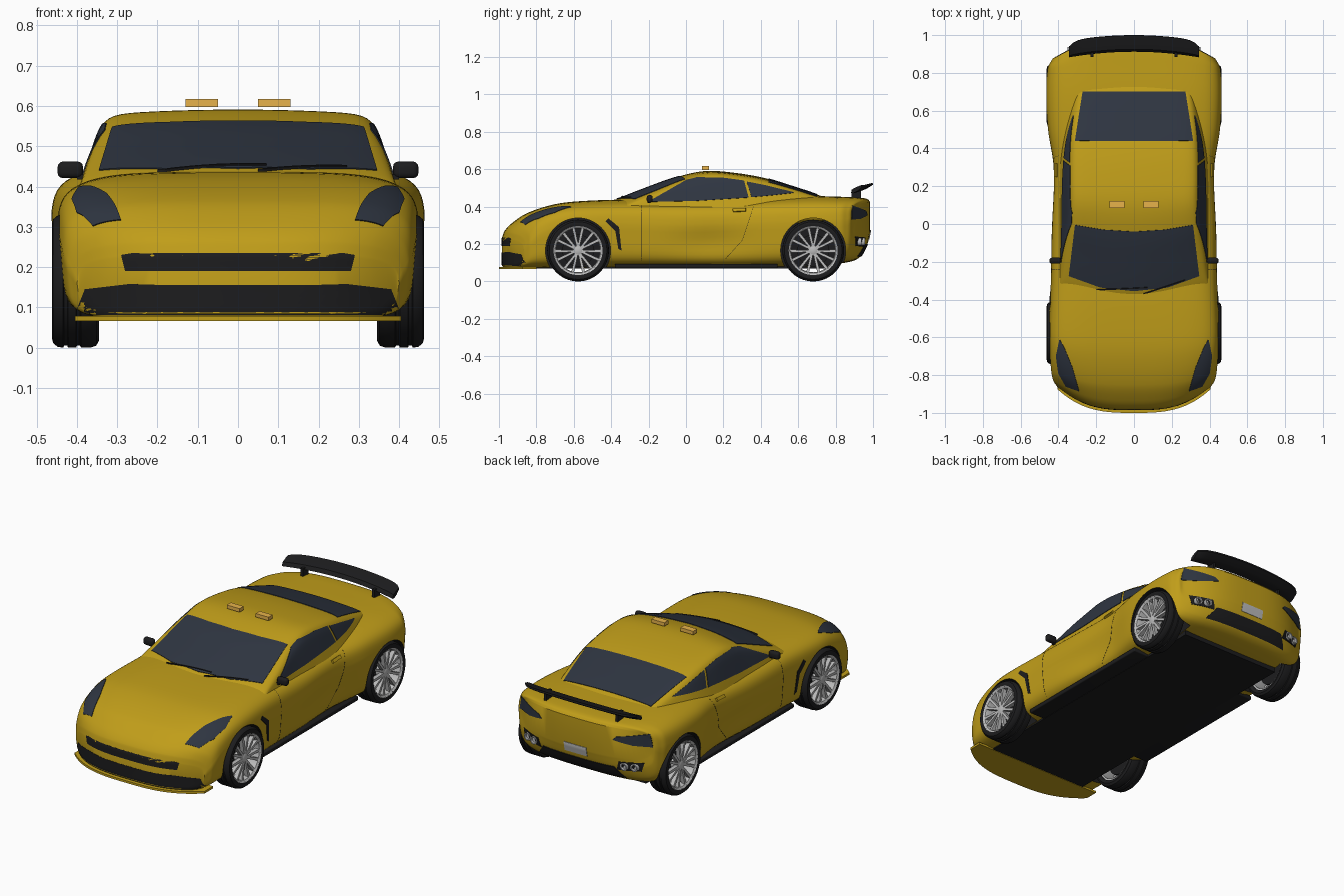
import bpy, bmesh, math
from mathutils import Vector
from mathutils.bvhtree import BVHTree

if "Cube" in bpy.data.objects:
    bpy.data.objects.remove(bpy.data.objects["Cube"])


def material(name, rgb):
    m = bpy.data.materials.new(name)
    m.diffuse_color = (*rgb, 1)
    m.use_nodes = True
    m.node_tree.nodes["Principled BSDF"].inputs["Base Color"].default_value = m.diffuse_color
    return m


PAINT = material("paint", (0.53, 0.34, 0.01))
GLASS = material("glass", (0.028, 0.036, 0.053))
BLACK = material("black", (0.012, 0.012, 0.013))
AMBER = material("amber", (0.8, 0.45, 0.07))
SILVER = material("silver", (0.5, 0.5, 0.5))


def smooth(ob):
    bpy.ops.object.select_all(action='DESELECT')
    ob.select_set(True)
    bpy.context.view_layer.objects.active = ob
    bpy.ops.object.shade_smooth_by_angle(angle=math.radians(35))


def make(name, verts, faces, *mats):
    me = bpy.data.meshes.new(name)
    me.from_pydata([tuple(v) for v in verts], [], faces)
    bm = bmesh.new()
    bm.from_mesh(me)
    bmesh.ops.remove_doubles(bm, verts=bm.verts, dist=1e-5)
    bmesh.ops.recalc_face_normals(bm, faces=bm.faces)
    bm.to_mesh(me)
    bm.free()
    ob = bpy.data.objects.new(name, me)
    bpy.context.collection.objects.link(ob)
    for m in mats:
        me.materials.append(m)
    smooth(ob)
    return ob


def box(name, lo, hi, mat, bevel=0.0):
    bm = bmesh.new()
    bmesh.ops.create_cube(bm, size=1)
    for v in bm.verts:
        v.co = [(a + b) / 2 + c * (b - a) for a, b, c in zip(lo, hi, v.co)]
    if bevel:
        bmesh.ops.bevel(bm, geom=bm.edges[:], offset=bevel, segments=3, affect='EDGES', profile=0.5)
    bm.verts.index_update()
    vs, fs = [v.co.copy() for v in bm.verts], [[v.index for v in f.verts] for f in bm.faces]
    bm.free()
    return make(name, vs, fs, mat)


# --- lofted shells: superellipse sections along y, bowed in plan view ---
def quarter(n, N=10):
    a = []
    for k in range(N + 1):
        t = 0.5 ** (1 / n) * (1 - (1 - k / N) ** 1.5)
        a.append(((1 - t ** n) ** (1 / n), t))
    return a + [(z, x) for x, z in reversed(a[:-1])]


def stations(keys, sub=6):
    def tangent(i, c):
        a, b = keys[max(i - 1, 0)], keys[min(i + 1, len(keys) - 1)]
        return (b[c] - a[c]) / (b[0] - a[0])
    for i in range(len(keys) - 1):
        p, q = keys[i], keys[i + 1]
        h = q[0] - p[0]
        for j in range(sub):
            t = j / sub
            yield [p[0] + t * h] + [
                (2*t**3 - 3*t*t + 1) * p[c] + (t**3 - 2*t*t + t) * h * tangent(i, c)
                + (3*t*t - 2*t**3) * q[c] + (t**3 - t*t) * h * tangent(i + 1, c)
                for c in range(1, len(p))]
    yield list(keys[-1])


def loft(rows, n_top, n_bot, crown=0.0, bow=3.0):
    top, bot = quarter(n_top), quarter(n_bot)
    loop = (top + [(-x, s) for x, s in reversed(top[:-1])] + [(-x, -s) for x, s in bot[1:]]
            + [(x, -s) for x, s in reversed(bot[1:-1])])
    L, verts, faces = len(loop), [], []
    for y, wb, wt, zb, zm, zt, k in rows:
        for x, s in loop:
            z = zm + s * ((zt - zm) if s > 0 else (zm - zb)) - crown * x * x * max(s, 0)
            w = wb + (wt - wb) * s if s > 0 else wb * (1 + 0.03 * s)
            yy = y + k * abs(x) ** bow
            scoop = 0.018 * math.exp(-((yy - 0.12) / 0.2) ** 2 - ((z - 0.2) / 0.08) ** 2)
            verts.append((x * (w - scoop), yy, z))
    R = len(verts) // L
    for r in range(R - 1):
        for i in range(L):
            j = (i + 1) % L
            faces.append((r*L + i, r*L + j, r*L + L + j, r*L + L + i))
    for base in (0, (R - 1) * L):
        for k in range(L // 2):
            f = [base + k, base + k + 1, base + L - k - 1, base + (L - k) % L]
            faces.append(tuple(dict.fromkeys(f)))
    return verts, faces


# y, half width, bottom, widest height, top, plan bow
BODY = [(-.985, .40, .085, .16, .228, .115), (-.972, .41, .072, .18, .267, .115), (-.93, .427, .07, .21, .312, .10),
        (-.85, .438, .07, .25, .365, .07), (-.7, .446, .07, .29, .413, .03), (-.55, .45, .072, .30, .43, 0),
        (-.3, .44, .075, .30, .438, 0), (0, .437, .075, .29, .436, 0), (.3, .427, .075, .30, .44, 0),
        (.5, .455, .077, .31, .45, 0), (.68, .466, .08, .31, .456, 0), (.85, .457, .10, .32, .452, -.03),
        (.93, .44, .13, .32, .448, -.07), (.97, .425, .20, .33, .44, -.09), (.985, .41, .26, .34, .425, -.10)]
# y, base half width, roof half width, top, plan bow
CABIN = [(-.42, .405, .40, .41, .08), (-.36, .405, .385, .442, .08), (-.2, .405, .365, .505, .07),
         (-.05, .405, .343, .558, .045), (.1, .405, .333, .59, .02), (.25, .405, .333, .582, .005),
         (.42, .40, .328, .553, 0), (.56, .38, .315, .511, 0), (.7, .34, .295, .465, 0), (.82, .30, .27, .42, 0)]

bv, bf = loft([(y, w, w * .97, zb, zm, zt, k) for y, w, zb, zm, zt, k in stations(BODY)], 4.2, 7)
cv, cf = loft([(y, wb, wt, .30, .36, zt, k) for y, wb, wt, zt, k in stations(CABIN)], 14, 4, .012, 2)
shell = BVHTree.FromPolygons(bv + cv, bf + [tuple(i + len(bv) for i in f) for f in cf])
body = make("body", bv, bf, PAINT, BLACK)
make("cabin", cv, cf, PAINT)


# --- panels draped onto the shell ---
def hit(p, view):
    a, b = p
    o, d = {'side': ((2, a, b), (-1, 0, 0)), 'top': ((a, b, 2), (0, 0, -1)),
            'front': ((a, -2, b), (0, 1, 0)), 'back': ((a, 2, b), (0, -1, 0))}[view]
    o, d = Vector(o), Vector(d)
    loc, nor, *_ = shell.ray_cast(o, d)
    if loc is None:
        loc, nor, *_ = shell.find_nearest(o + d * 1.1)
    return loc, (-nor if nor.dot(d) > 0 else nor)


def along(line, t):
    f = t * (len(line) - 1)
    i = min(int(f), len(line) - 2)
    return Vector(line[i]).lerp(Vector(line[i + 1]), f - i)


def drape(name, a, b, view, mat, mirror=False, off=0.003, n=24, m=8):
    W, verts, faces = n + 1, [], []
    grid = [hit(along(a, i / n).lerp(along(b, i / n), j / m), view) for j in range(m + 1) for i in range(W)]
    G = len(grid)
    rim = ([i for i in range(n)] + [j*W + n for j in range(m)] + [m*W + i for i in range(n, 0, -1)]
           + [j*W for j in range(m, 0, -1)])
    for s in ((1, -1) if mirror else (1,)):
        base = len(verts)
        for depth in (off, -0.006):
            verts += [Vector((s * p.x, p.y, p.z)) + Vector((s * q.x, q.y, q.z)) * depth for p, q in grid]
        for lay in (base, base + G):
            faces += [(lay + j*W + i, lay + j*W + i + 1, lay + j*W + W + i + 1, lay + j*W + W + i)
                      for j in range(m) for i in range(n)]
        faces += [(base + p, base + q, base + G + q, base + G + p) for p, q in zip(rim, rim[1:] + rim[:1])]
    return make(name, verts, faces, mat)


drape("windscreen", [(-.345, -.275), (-.18, -.335), (0, -.355), (.18, -.335), (.345, -.275)],
      [(-.312, -.005), (-.16, -.03), (0, -.04), (.16, -.03), (.312, -.005)], 'top', GLASS, n=32, m=12)
drape("rear_window", [(-.272, .70), (.272, .70)], [(-.312, .44), (.312, .44)], 'top', GLASS)
drape("door_windows", [(-.2, .425), (.05, .43), (.335, .448)],
      [(-.195, .43), (.0, .54), (.06, .556), (.2, .553), (.31, .538)], 'side', GLASS, True)
drape("quarter_windows", [(.35, .45), (.46, .46), (.575, .473)], [(.325, .533), (.43, .512), (.575, .476)],
      'side', GLASS, True)
drape("headlights", [(.39, -.615), (.366, -.66), (.325, -.76), (.29, -.885)],
      [(.395, -.615), (.412, -.7), (.40, -.79), (.36, -.86)], 'top', GLASS, True)
drape("grille", [(-.28, .19), (.28, .19)], [(-.29, .23), (-.26, .235), (.26, .235), (.29, .23)], 'front', BLACK, off=.001)
drape("front_intake", [(-.405, .082), (.405, .082)],
      [(-.38, .145), (-.27, .158), (-.17, .155), (.17, .155), (.27, .158), (.38, .145)], 'front', BLACK, off=.001, n=40)
drape("tail_lights", [(.22, .355), (.32, .335), (.415, .33)], [(.24, .375), (.32, .39), (.40, .405)],
      'back', GLASS, True)
drape("rear_diffuser", [(-.27, .135), (.27, .135)], [(-.22, .2), (.22, .2)], 'back', BLACK)
drape("number_plate", [(-.07, .225), (.07, .225)], [(-.07, .275), (.07, .275)], 'back', SILVER)
drape("exhaust_housings", [(.235, .185), (.36, .19)], [(.25, .235), (.375, .24)], 'back', BLACK, True)
drape("fender_vents", [(-.43, .322), (-.378, .27), (-.362, .175)], [(-.415, .337), (-.358, .29), (-.345, .165)],
      'side', BLACK, True)
drape("door_front_seams", [(-.24, .11), (-.24, .405)], [(-.238, .11), (-.238, .405)], 'side', BLACK, True, .0006, m=1)
drape("door_rear_seams", [(.21, .12), (.3, .22), (.36, .40)], [(.212, .12), (.302, .22), (.362, .40)],
      'side', BLACK, True, .0006, m=1)
drape("door_handles", [(.25, .37), (.32, .374)], [(.25, .384), (.32, .388)], 'side', PAINT, True, .01, m=2)
drape("wiper_left", [(-.2, -.350), (.07, -.338)], [(-.2, -.345), (.07, -.333)], 'top', BLACK, off=.007, m=1)
drape("wiper_right", [(.05, -.372), (.27, -.298)], [(.05, -.367), (.27, -.293)], 'top', BLACK, off=.007, m=1)


# --- wheels: lathed around x ---
def lathe(name, prof, y, z, side, *mats, seg=56):
    n = len(prof)
    verts = [(side * x, y + r * math.cos(2*math.pi*i/seg), z + r * math.sin(2*math.pi*i/seg))
             for i in range(seg) for x, r in prof]
    faces = [(i*n + j, i*n + (j+1) % n, (i+1) % seg*n + (j+1) % n, (i+1) % seg*n + j)
             for i in range(seg) for j in range(n) if prof[j][1] + prof[(j+1) % n][1] > 0]
    return make(name, verts, faces, *mats)


TYRE = [(.35, .128), (.345, .147), (.352, .16), (.366, .165), (.39, .165), (.392, .16), (.40, .16), (.402, .165),
        (.422, .165), (.424, .16), (.432, .16), (.434, .165), (.448, .163), (.459, .154), (.462, .142), (.457, .128)]
RIM = [(.355, .13), (.355, .118), (.438, .116), (.452, .121), (.459, .131)]
for side, sn in ((1, "right"), (-1, "left")):
    for y, en in ((-.577, "front"), (.68, "rear")):
        tag = f"{en}_{sn}"
        cutter = lathe("arch_cutter", [(.315, 0), (.315, .174), (.6, .174), (.6, 0)], y, .165, side, PAINT, BLACK)
        for p in cutter.data.polygons:
            p.material_index = 1
        mod = body.modifiers.new("arch", 'BOOLEAN')
        mod.operation, mod.object, mod.solver = 'DIFFERENCE', cutter, 'EXACT'
        bpy.context.view_layer.objects.active = body
        bpy.ops.object.modifier_apply(modifier="arch")
        bpy.data.objects.remove(cutter)
        lathe("tyre_" + tag, TYRE, y, .165, side, BLACK)
        lathe("rim_" + tag, RIM, y, .165, side, SILVER)
        lathe("hub_" + tag, [(.40, 0), (.40, .03), (.445, .026), (.45, .018), (.45, 0)], y, .165, side, SILVER)
        lathe("brake_disc_" + tag, [(.385, 0), (.385, .085), (.395, .085), (.395, 0)], y, .165, side, BLACK)
        vs, fs = [], []
        for i in range(7):
            for d in (-1, 1):
                c, b = 2 * math.pi * i / 7 + math.pi / 2, len(vs)
                for r, a, wd, x0, x1 in ((.018, c + d*.1, .006, .425, .448), (.12, c + d*.2, .0075, .43, .453)):
                    for x, e in ((x0, -1), (x0, 1), (x1, 1), (x1, -1)):
                        vs.append((side * x, y + r*math.cos(a) - e*wd*math.sin(a),
                                   .165 + r*math.sin(a) + e*wd*math.cos(a)))
                fs += [(b, b+1, b+2, b+3), (b+4, b+5, b+6, b+7)]
                fs += [(b+k, b+(k+1) % 4, b+4+(k+1) % 4, b+4+k) for k in range(4)]
        make("spokes_" + tag, vs, fs, SILVER)
smooth(body)

# --- underside, skirts and front splitter ---
box("underfloor", (-.312, -.88, .068), (.312, .8, .1), BLACK)
box("side_skirts", (-.408, -.38, .07), (.408, .49, .094), BLACK, .006)
xs = [-.405 + .81 * i / 24 for i in range(25)]
edge = [-1 + .125 * abs(x / .405) ** 3 for x in xs]
vs = [(x, yy, z) for x, e in zip(xs, edge) for yy, z in ((e, .066), (-.8, .066), (-.8, .078), (e, .078))]
fs = [(4*i + k, 4*i + (k+1) % 4, 4*i + 4 + (k+1) % 4, 4*i + 4 + k) for i in range(24) for k in range(4)]
make("front_splitter", vs, fs + [(0, 1, 2, 3), (96, 97, 98, 99)], PAINT)

# --- rear wing with two mounts ---
SECT = [(.912, .486), (.93, .483), (.965, .495), (1.0, .517), (.998, .527), (.96, .518), (.925, .506)]
xs = [-.345 + .69 * i / 28 for i in range(29)]
vs = [(x, y - .03 * (x / .345) ** 2 - (y - .912) * .35 * abs(x / .345) ** 12, z - .012 * (x / .345) ** 2)
      for x in xs for y, z in SECT]
n = len(SECT)
fs = [(n*i + k, n*i + (k+1) % n, n*i + n + (k+1) % n, n*i + n + k) for i in range(28) for k in range(n)]
make("rear_wing", vs, fs + [tuple(range(n)), tuple(range(28 * n, 29 * n))], BLACK)

# --- mirrored small parts ---
for s, sn in ((1, "right"), (-1, "left")):
    def span(a, b):
        return (a, b) if s > 0 else (-b, -a)
    for part, xr, lo, hi, mat, bev in (("wing_mount", (.215, .23), (.885, .43), (.935, .492), BLACK, 0),
                                       ("mirror", (.385, .448), (-.21, .421), (-.178, .462), BLACK, .013),
                                       ("mirror_stalk", (.35, .4), (-.205, .418), (-.19, .43), BLACK, 0),
                                       ("roof_lamp", (.05, .13), (.086, .597), (.122, .617), AMBER, 0)):
        x0, x1 = span(*xr)
        box(part + "_" + sn, (x0, *lo), (x1, *hi), mat, bev)
    for i, x in enumerate((.28, .332)):
        p, _ = hit((x, .212), 'back')
        vs = [(s * (x + r * math.cos(a)), p.y + dy, .212 + r * math.sin(a)) for dy, r in
              ((-.03, .021), (.014, .021), (.014, .015), (.004, .013))
              for a in [math.pi * k / 12 for k in range(24)]]
        fs = [(24*j + k, 24*j + (k+1) % 24, 24*j + 24 + (k+1) % 24, 24*j + 24 + k) for j in range(3) for k in range(24)]
        make(f"exhaust_{sn}_{i + 1}", vs, fs + [tuple(range(24)), tuple(range(72, 96))], SILVER)
